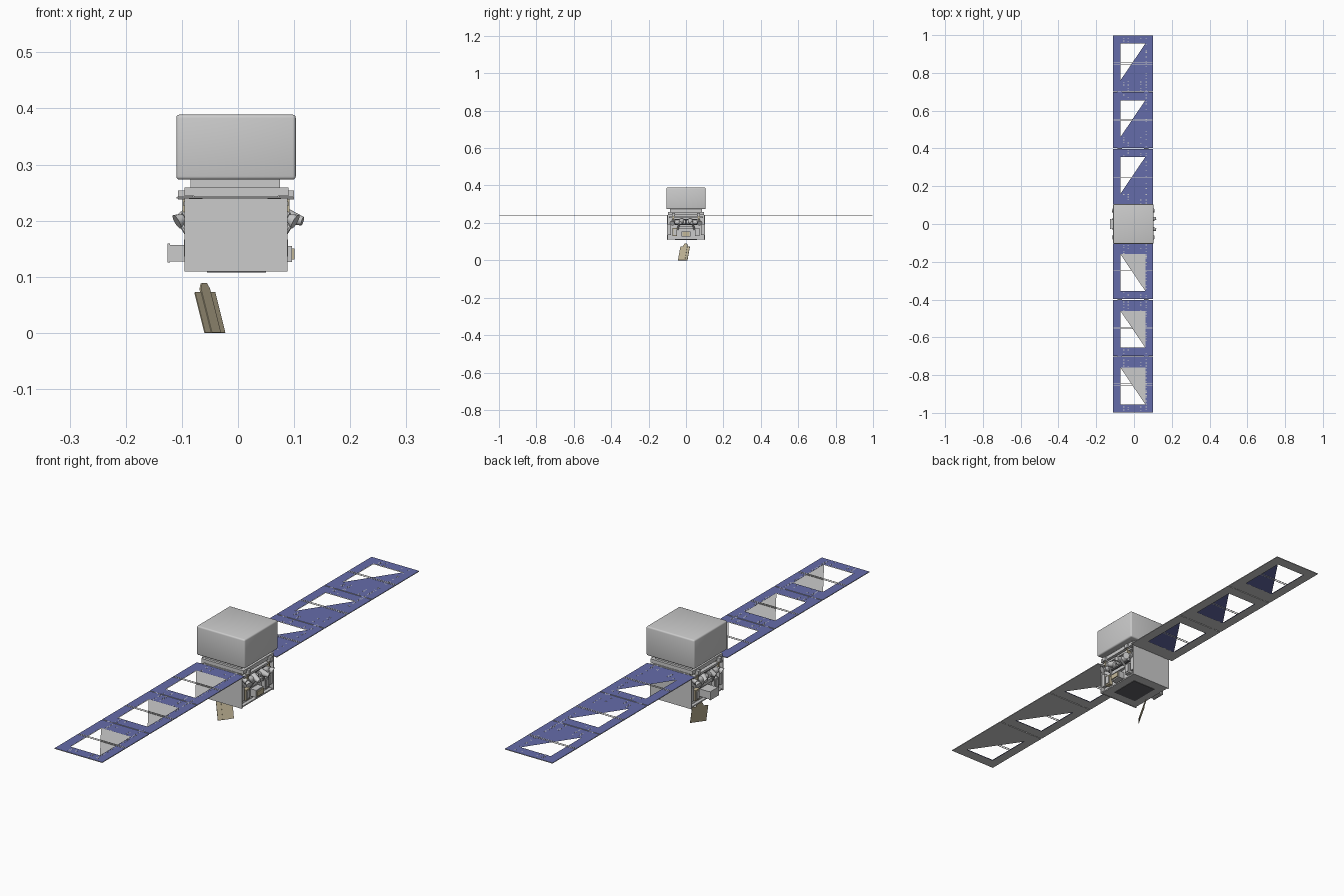
import bpy, bmesh, math, random
from mathutils import Vector

if "Cube" in bpy.data.objects:
    bpy.data.objects.remove(bpy.data.objects["Cube"])

random.seed(4)

def material(name, rgb):
    m = bpy.data.materials.new(name)
    m.diffuse_color = (*rgb, 1)
    m.use_nodes = True
    m.node_tree.nodes["Principled BSDF"].inputs["Base Color"].default_value = m.diffuse_color
    return m

BLUE = material("solar_blue", (0.13, 0.15, 0.40))
TAN = material("tan", (0.55, 0.48, 0.32))
DARK = material("dark_grey", (0.12, 0.12, 0.13))

def finish(name, bm, mats=(), smooth=False):
    me = bpy.data.meshes.new(name)
    bm.to_mesh(me)
    bm.free()
    ob = bpy.data.objects.new(name, me)
    bpy.context.collection.objects.link(ob)
    for m in mats:
        me.materials.append(m)
    if smooth:
        bpy.context.view_layer.objects.active = ob
        ob.select_set(True)
        bpy.ops.object.shade_smooth_by_angle(angle=math.radians(35))
        ob.select_set(False)
    return ob

def add_box(bm, xs, ys, zs):
    v = bmesh.ops.create_cube(bm, size=1)["verts"]
    for p in v:
        p.co = Vector(((xs[0], xs[1])[p.co.x > 0], (ys[0], ys[1])[p.co.y > 0],
                       (zs[0], zs[1])[p.co.z > 0]))

def box(name, xs, ys, zs, mat=None, bevel=0, seg=1):
    bm = bmesh.new()
    add_box(bm, sorted(xs), sorted(ys), sorted(zs))
    if bevel:
        bmesh.ops.bevel(bm, geom=bm.edges[:], offset=bevel, segments=seg,
                        affect='EDGES', profile=0.5)
    return finish(name, bm, [mat] if mat else [], bevel > 0 and seg > 1)

def tube(name, a, b, r1, r2=None, mat=None, seg=16):
    a, b = Vector(a), Vector(b)
    bm = bmesh.new()
    bmesh.ops.create_cone(bm, cap_ends=True, segments=seg, radius1=r1,
                          radius2=r1 if r2 is None else r2, depth=(b - a).length)
    ob = finish(name, bm, [mat] if mat else [], True)
    ob.location = (a + b) / 2
    ob.rotation_mode = 'QUATERNION'
    ob.rotation_quaternion = (b - a).to_track_quat('Z', 'Y')
    return ob

# Top housing and neck
box("top_housing", (-.11, .103), (-.105, .105), (.273, .389), bevel=.006, seg=3)
box("neck", (-.085, .075), (-.085, .085), (.255, .274))
box("upper_deck", (-.095, .09), (-.095, .095), (.244, .259))

# Main body: recessed core between front and back plates
box("body_core", (-.078, .071), (-.097, .097), (.113, .245))
for nm, y in (("front_plate", -.099), ("back_plate", .099)):
    box(nm, (-.095, .088), (y - .002, y + .002), (.109, .243))
box("floor_plate", (-.09, .084), (-.097, .097), (.110, .115))
box("floor_dark_panel", (-.055, .05), (-.06, .06), (.108, .112), DARK)

# Solar wings: each panel has a torn window in both skins
X0, X1, HX0, HX1 = -.11, .10, -.072, .06
ZM, ZH = .241, .0015

def panel(name, y, side):
    bm = bmesh.new()
    ya, yb, ha, hb = y + .002, y + .298, y + .06, y + .255
    outer = [(X0, ya), (X1, ya), (X1, yb), (X0, yb)]
    hole = [(HX0, ha), (HX1, ha), (HX1, hb), (HX0, hb)]
    rims = []
    for s in (1, -1):               # s = 1 is the skin keeping a triangle
        z = ZM + s * side * ZH
        o = [bm.verts.new((p[0], p[1] * side, z)) for p in outer]
        h = [bm.verts.new((p[0], p[1] * side, z)) for p in hole]
        fs = [bm.faces.new((o[i], o[(i + 1) % 4], h[(i + 1) % 4], h[i])) for i in range(4)]
        if s == 1:
            fs.append(bm.faces.new((h[0], h[1], h[2])))
        up = s * side > 0
        for f in fs:
            f.normal_update()
            f.material_index = 0 if up else 1
            if (f.normal.z > 0) != up:
                f.normal_flip()
        rims.append(o)
    for i in range(4):
        j = (i + 1) % 4
        f = bm.faces.new((rims[0][i], rims[0][j], rims[1][j], rims[1][i]))
        f.material_index = 1
    ob = finish(name, bm)
    ob.data.materials.append(BLUE)
    ob.data.materials.append(None)

    # Double cross wire over the window and broken rows of pale cell contacts
    bm = bmesh.new()
    mid = y + .15
    for dy in (-.004, .004):
        a = (mid + dy) * side
        add_box(bm, (X0 + .002, X1 - .002), (a - .0012, a + .0012),
                (ZM + .001, ZM + .0022))
    for x in (-.055, -.03, .035, .065):
        for k in range(36):
            yy = ya + .006 + k * .008
            in_hole = HX0 < x < HX1 and ha < yy < hb
            if in_hole or random.random() < .55:
                continue
            c = yy * side
            add_box(bm, (x - .004, x + .004), (c - .0015, c + .0015),
                    (ZM + .0014, ZM + .0019))
    finish(name + "_contacts", bm)

for side, nm in ((1, "back"), (-1, "front")):
    for i in range(3):
        panel(f"{nm}_solar_panel_{i + 1}", .1 + .3 * i, side)
        # Hinges on the inner edge of each panel
        for hx in (-.075, .065):
            c = (.1 + .3 * i) * side
            tube(f"{nm}_hinge", (hx - .012, c, ZM), (hx + .012, c, ZM), .0022, seg=8)

# Equipment on both sides: s points outward, e is the plate edge
for s, e, nm in ((1, .088, "right"), (-1, -.095, "left")):
    o = lambda d: e + s * d
    box(nm + "_rail", (o(-.02), o(.002)), (-.09, .09), (.226, .234))
    box(nm + "_dark_recess", (o(-.02), o(-.008)), (-.06, .06), (.188, .222), DARK)
    # Motor drums in a row
    for k in range(4):
        y = -.048 + .032 * k
        tube(nm + "_drum", (o(-.004), y - .012, .204), (o(-.004), y + .012, .204), .012)
        tube(nm + "_drum_cap", (o(-.004), y - .014, .204), (o(-.004), y + .014, .204),
             .006, mat=DARK, seg=12)
    for m in (-1, 1):
        # Corner brackets under the deck
        box(nm + "_bracket", (o(-.015), o(.012)), (m * .060, m * .075), (.238, .254))
        box(nm + "_bracket_web", (o(-.012), o(.004)), (m * .064, m * .071), (.215, .24), TAN)
        # Angled nozzles with flared mouths
        tip = .031 if s > 0 else .019
        tube(nm + "_nozzle", (o(-.008), m * .022, .210), (o(tip - .004), m * .03, .199),
             .015, .008)
        tube(nm + "_nozzle_mouth", (o(.002), m * .07, .205), (o(.014), m * .074, .198),
             .007, .014)
        tube(nm + "_nozzle_body", (o(-.016), m * .066, .212), (o(.002), m * .07, .205), .010)
        tube(nm + "_lower_strut", (o(-.012), m * .045, .165), (o(.008), m * .035, .197),
             .005, seg=10)
        # Side electronics boxes
        box(nm + "_side_unit", (o(-.02), o(-.002)), (m * .048, m * .072), (.13, .172),
            TAN if m * s < 0 else None)
        box(nm + "_unit_lid", (o(-.004), o(.001)), (m * .052, m * .068), (.136, .166))
        box(nm + "_edge_unit", (o(-.02), o(-.003)), (m * .08, m * .095), (.135, .19))
    box(nm + "_middle_shelf", (o(-.02), o(-.005)), (-.04, .04), (.168, .182))

# Central lower boxes
box("right_tan_box", (.07, .101), (-.02, .02), (.131, .150), TAN)
box("right_box_lid", (.07, .096), (-.023, .023), (.126, .155))
box("left_sensor_box", (-.125, -.075), (-.025, .025), (.127, .157))
box("left_sensor_rim", (-.126, -.121), (-.027, .027), (.125, .159))

# Detached tan blade below the body: wide plate and pointed centre strip
O, U, V = Vector((-.06, -.042, 0)), Vector((.036, .05, 0)), Vector((-.018, .013, .072))
N = U.cross(V).normalized()

def blade(name, pts, lo, hi):
    bm = bmesh.new()
    f = bm.faces.new([bm.verts.new(O + U * u + V * v + N * lo) for u, v in pts])
    r = bmesh.ops.extrude_face_region(bm, geom=[f])
    bmesh.ops.translate(bm, vec=N * (hi - lo),
                        verts=[g for g in r["geom"] if isinstance(g, bmesh.types.BMVert)])
    bmesh.ops.recalc_face_normals(bm, faces=bm.faces[:])
    finish(name, bm, [TAN])

blade("blade_plate", [(0, 0), (1, 0), (1, 1), (0, 1)], 0, .002)
blade("blade_strip", [(.3, 0), (.75, 0), (.75, 1.08), (.66, 1.22), (.42, 1.22), (.3, 1.08)],
      0, .0035)
